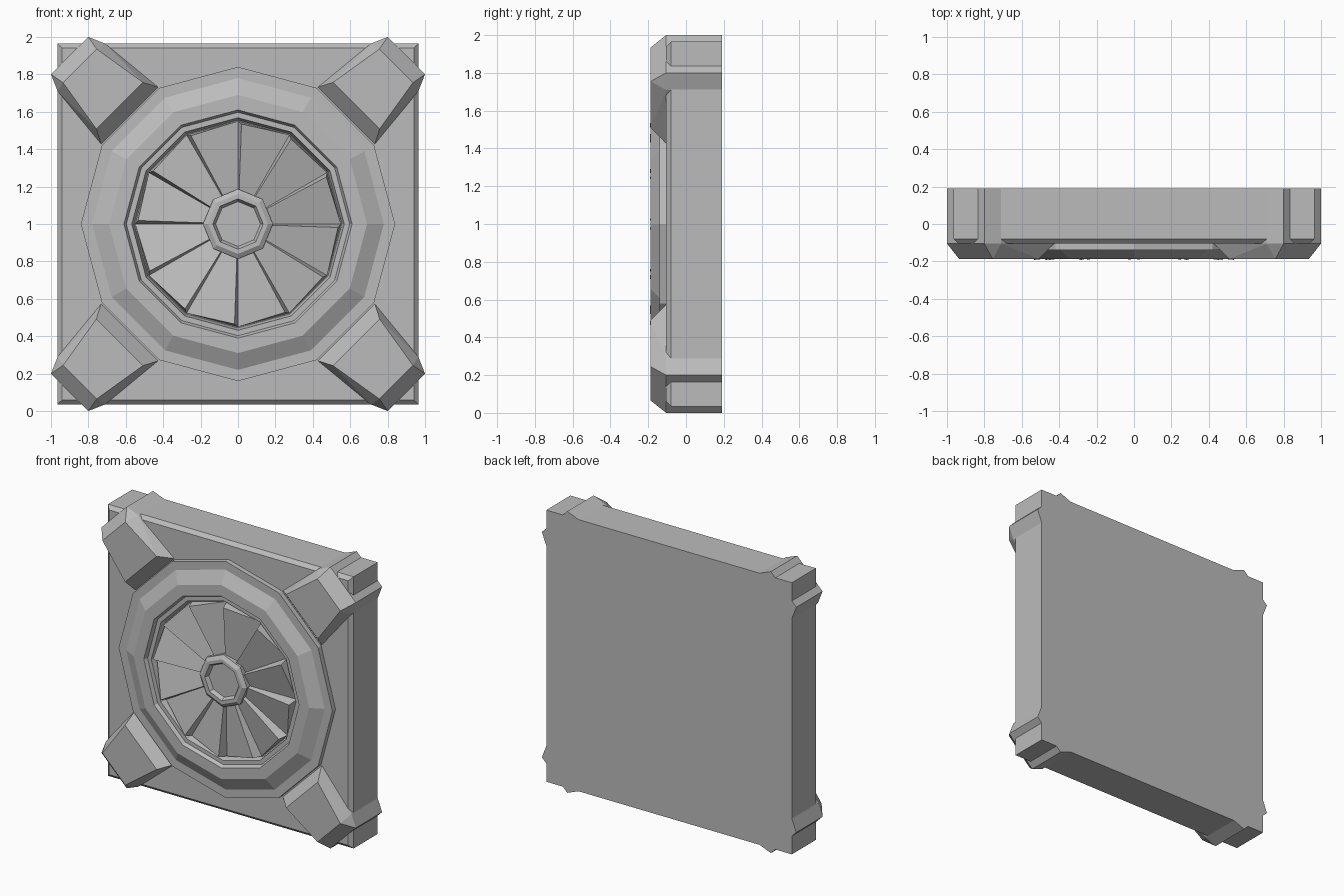
import bpy, bmesh
from math import sin, cos, pi, radians

cube = bpy.data.objects.get("Cube")
if cube:
    bpy.data.objects.remove(cube, do_unlink=True)

grey = bpy.data.materials.new("plain grey")
grey.use_nodes = True
colour = (0.5, 0.5, 0.5, 1)
grey.diffuse_color = colour
grey.node_tree.nodes["Principled BSDF"].inputs["Base Color"].default_value = colour

BACK, FACE, TOP = 0.19, -0.105, -0.187


def finish(name, bm):
    """Turn a mesh centred on the panel axis into a flat shaded object."""
    bmesh.ops.recalc_face_normals(bm, faces=bm.faces)
    mesh = bpy.data.meshes.new(name)
    bm.to_mesh(mesh)
    bm.free()
    mesh.materials.append(grey)
    obj = bpy.data.objects.new(name, mesh)
    obj.location.z = 1
    bpy.context.collection.objects.link(obj)
    return obj


def hull(name, points):
    bm = bmesh.new()
    for p in points:
        bm.verts.new(p)
    bmesh.ops.convex_hull(bm, input=bm.verts)
    bmesh.ops.dissolve_limit(bm, angle_limit=0.01, verts=bm.verts, edges=bm.edges)
    return finish(name, bm)


def polar(r, angle, y):
    return (r * cos(angle), y, r * sin(angle))


def lathe(name, profile, sides):
    """Sweep (radius, y) points round the panel axis, capping both ends."""
    bm = bmesh.new()
    rings = [[bm.verts.new(polar(r, 2 * pi * i / sides, y)) for i in range(sides)]
             for r, y in profile]
    for a, b in zip(rings, rings[1:]):
        for i in range(sides):
            j = (i + 1) % sides
            bm.faces.new((a[i], a[j], b[j], b[i]))
    bm.faces.new(rings[0])
    bm.faces.new(rings[-1])
    return finish(name, bm)


# Square panel with a chamfered front edge
hull("panel", [(sx * s, y, sz * s)
               for s, y in ((0.965, BACK), (0.965, -0.08), (0.94, FACE))
               for sx in (-1, 1) for sz in (-1, 1)])

# Four diagonal corner blocks: (distance along diagonal, half width)
base = [(1.273, 0.141), (1.184, 0.18), (0.82, 0.215)]
crown = [(1.195, 0.127), (0.895, 0.176)]
for name, deg in (("upper_left", 45), ("upper_right", 135),
                  ("lower_right", 225), ("lower_left", 315)):
    c, s = cos(radians(deg)), sin(radians(deg))
    pts = [(u * c - k * v * s, y, u * s + k * v * c)
           for outline, y in ((base, BACK), (base, FACE), (crown, TOP))
           for u, v in outline for k in (-1, 1)]
    hull(name + "_corner_block", pts)

# Stepped twelve-sided surround
lathe("round_surround", [(0.84, -0.09), (0.84, -0.14), (0.78, -0.14), (0.69, TOP),
                         (0.61, TOP), (0.597, -0.162), (0.568, -0.162),
                         (0.555, -0.115)], 12)

# Fan of twelve tilted blades, each rising anticlockwise then dropping
bm = bmesh.new()
step = pi / 6
for i in range(12):
    low, high = i * step, (i + 1) * step - radians(2)
    nxt = (i + 1) * step
    a = bm.verts.new(polar(0.17, low, -0.13))
    b = bm.verts.new(polar(0.55, low, -0.125))
    c = bm.verts.new(polar(0.535, high, -0.192))
    d = bm.verts.new(polar(0.17, high, -0.152))
    e = bm.verts.new(polar(0.17, nxt, -0.13))
    f = bm.verts.new(polar(0.55, nxt, -0.125))
    bm.faces.new((a, b, c, d))
    bm.faces.new((d, c, f, e))
    bm.faces.new((b, f, c))
bmesh.ops.remove_doubles(bm, verts=bm.verts, dist=0.0005)
finish("fan_blades", bm)

# Eight-sided hub with a sunken centre
lathe("hub", [(0.187, -0.11), (0.187, -0.165), (0.16, -0.182), (0.135, -0.182),
              (0.12, -0.155)], 8)
